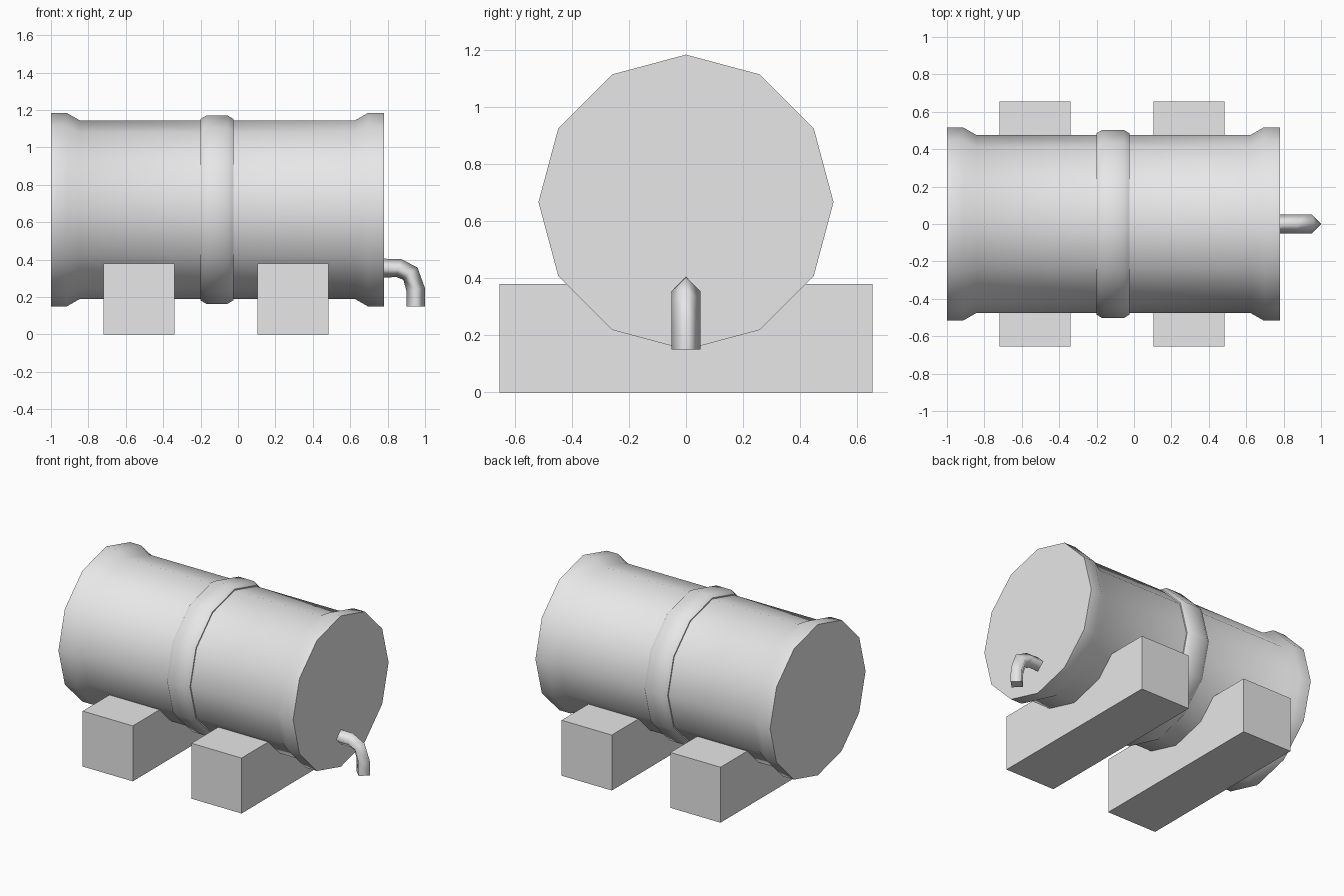
import bpy
import bmesh
from math import cos, sin, pi, radians
from mathutils import Vector

cube = bpy.data.objects.get("Cube")
if cube:
    bpy.data.objects.remove(cube, do_unlink=True)

# Plain grey used on every part
grey = bpy.data.materials.new("light grey")
grey.use_nodes = True
grey.diffuse_color = (0.8, 0.8, 0.8, 1)
grey.node_tree.nodes["Principled BSDF"].inputs["Base Color"].default_value = (0.8, 0.8, 0.8, 1)


def tube(name, sections, sides):
    """Loft capped rings; each section is (centre, radius, across vector)."""
    bm = bmesh.new()
    rings = []
    for centre, radius, across in sections:
        ring = []
        for i in range(sides):
            a = 2 * pi * i / sides
            offset = across * cos(a) + Vector((0, 1, 0)) * sin(a)
            ring.append(bm.verts.new(centre + offset * radius))
        rings.append(ring)
    for r0, r1 in zip(rings, rings[1:]):
        for i in range(sides):
            j = (i + 1) % sides
            bm.faces.new((r0[i], r0[j], r1[j], r1[i])).smooth = True
    bm.faces.new(rings[0])
    bm.faces.new(rings[-1])
    bmesh.ops.recalc_face_normals(bm, faces=bm.faces)
    mesh = bpy.data.meshes.new(name)
    bm.to_mesh(mesh)
    bm.free()
    mesh.materials.append(grey)
    obj = bpy.data.objects.new(name, mesh)
    bpy.context.collection.objects.link(obj)
    return obj


# Barrel lying along x, with flared ends and a raised middle band
up = Vector((0, 0, 1))
profile = [(-1, .517), (-.915, .517), (-.845, .477),
           (-.2, .477), (-.2, .485), (-.17, .503), (-.055, .503), (-.025, .485), (-.025, .477),
           (.625, .477), (.695, .517), (.78, .517)]
barrel = tube("barrel", [(Vector((x, 0, .667)), r, up) for x, r in profile], 12)
bpy.ops.object.select_all(action='DESELECT')
barrel.select_set(True)
bpy.context.view_layer.objects.active = barrel
bpy.ops.object.shade_smooth_by_angle(angle=radians(36))

# Bent spout with a diamond section, mitred at each bend
path = [Vector((x, 0, z)) for x, z in
        [(.77, .355), (.86, .355), (.922, .325), (.95, .24), (.95, .15)]]
sections = []
for i, p in enumerate(path):
    before = (p - path[max(i - 1, 0)]).normalized()
    after = (path[min(i + 1, len(path) - 1)] - p).normalized()
    t = (before + after).normalized()
    sections.append((p, .05, Vector((-t.z, 0, t.x))))
tube("spout", sections, 4)

# Two support blocks under the barrel
for name, x in (("right_support", -.53), ("left_support", .295)):
    bpy.ops.mesh.primitive_cube_add(size=1, location=(x, 0, .19))
    block = bpy.context.object
    block.name = name
    block.scale = (.38, 1.308, .38)
    block.data.materials.append(grey)
